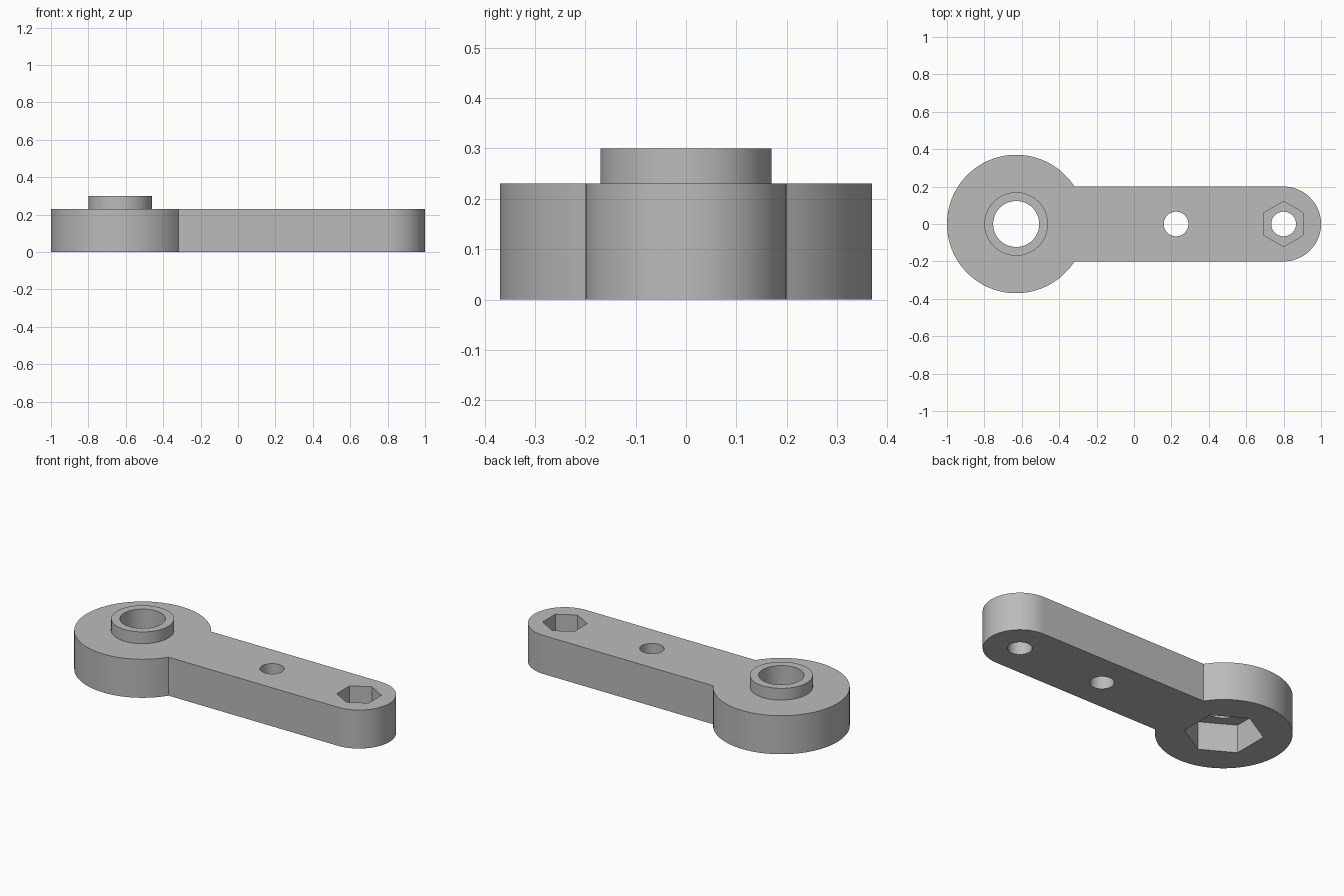
import bpy
import math

if "Cube" in bpy.data.objects:
    bpy.data.objects.remove(bpy.data.objects["Cube"], do_unlink=True)

HUB_X, MID_X, TIP_X = -0.63, 0.225, 0.8
HUB_R, ARM_R, THICK, BOSS_TOP = 0.37, 0.2, 0.23, 0.3

grey = bpy.data.materials.new("plain grey")
grey.use_nodes = True
grey.diffuse_color = (0.5, 0.5, 0.5, 1)
grey.node_tree.nodes["Principled BSDF"].inputs["Base Color"].default_value = (0.5, 0.5, 0.5, 1)


def arc(x, radius, start, end, steps):
    """Points along an arc centred on the bar's long axis."""
    angles = [start + (end - start) * i / steps for i in range(steps + 1)]
    return [(x + radius * math.cos(a), radius * math.sin(a)) for a in angles]


def prism(name, outline, bottom, top):
    """Closed solid from an anticlockwise outline."""
    n = len(outline)
    verts = [(x, y, z) for z in (bottom, top) for x, y in outline]
    faces = [list(range(n))[::-1], list(range(n, 2 * n))]
    faces += [(i, (i + 1) % n, n + (i + 1) % n, n + i) for i in range(n)]
    mesh = bpy.data.meshes.new(name)
    mesh.from_pydata(verts, [], faces)
    mesh.materials.append(grey)
    obj = bpy.data.objects.new(name, mesh)
    bpy.context.collection.objects.link(obj)
    return obj


def cylinder(name, x, radius, bottom, top, sides=64):
    # start at 90 degrees so hexagons point along y
    ring = arc(x, radius, math.pi / 2, 2.5 * math.pi, sides)[:-1]
    return prism(name, ring, bottom, top)


def combine(target, other, operation):
    mod = target.modifiers.new(other.name, 'BOOLEAN')
    mod.operation = operation
    mod.solver = 'EXACT'
    mod.object = other
    bpy.context.view_layer.objects.active = target
    bpy.ops.object.modifier_apply(modifier=mod.name)
    bpy.data.objects.remove(other, do_unlink=True)


# Flat lever: round hub running into a straight arm with a rounded tip
neck = math.asin(ARM_R / HUB_R)
outline = arc(TIP_X, ARM_R, -math.pi / 2, math.pi / 2, 48)
outline += arc(HUB_X, HUB_R, neck, 2 * math.pi - neck, 84)
lever = prism("lever_arm", outline, 0, THICK)

# Raised collar on the hub
combine(lever, cylinder("hub_collar", HUB_X, 0.17, THICK - 0.03, BOSS_TOP, 80), 'UNION')

# Through holes
for name, x, radius in (("hub_bore", HUB_X, 0.123),
                        ("middle_hole", MID_X, 0.066),
                        ("tip_hole", TIP_X, 0.066)):
    combine(lever, cylinder(name, x, radius, -0.1, 0.5), 'DIFFERENCE')

# Hexagonal nut pockets: under the hub and on top of the tip
combine(lever, cylinder("hub_nut_pocket", HUB_X, 0.215, -0.1, 0.17, 6), 'DIFFERENCE')
combine(lever, cylinder("tip_nut_pocket", TIP_X, 0.121, THICK - 0.12, 0.5, 6), 'DIFFERENCE')

# Smooth round walls, crisp edges
bpy.ops.object.select_all(action='DESELECT')
lever.select_set(True)
bpy.context.view_layer.objects.active = lever
bpy.ops.object.shade_smooth_by_angle(angle=math.radians(30))
